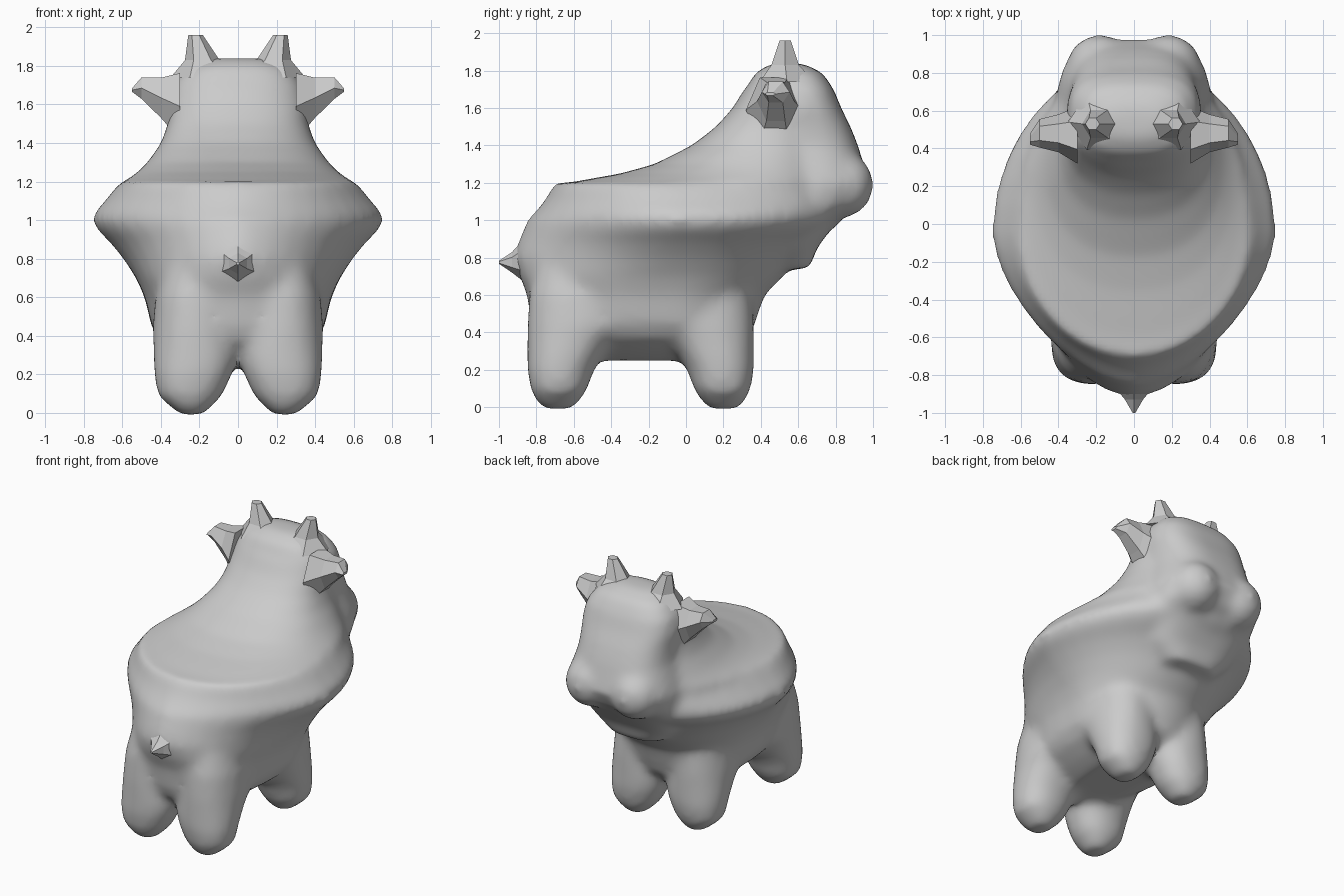
import bpy, bmesh, math
from mathutils import Vector

def loft(bm, slices, n=40):
    """Skin horizontal superellipse slices:
    (z, x centre, half width, y min, y widest, y max, front power, rear power)."""
    rings = []
    for z, cx, hw, y0, yc, y1, front, rear in slices:
        ring = []
        for i in range(n):
            a = 2 * math.pi * i / n
            c, s = math.cos(a), math.sin(a)
            p, r = (2 / front, y1 - yc) if s > 0 else (2 / rear, yc - y0)
            x = cx + hw * math.copysign(abs(c) ** p, c)
            y = yc + r * math.copysign(abs(s) ** p, s)
            ring.append(bm.verts.new((x, y, z)))
        rings.append(ring)
    for a, b in zip(rings, rings[1:]):
        for i in range(n):
            j = (i + 1) % n
            bm.faces.new((a[i], a[j], b[j], b[i]))
    bm.faces.new(rings[0][::-1])
    bm.faces.new(rings[-1])

def make_object(name, bm):
    bmesh.ops.recalc_face_normals(bm, faces=bm.faces)
    me = bpy.data.meshes.new(name)
    bm.to_mesh(me)
    bm.free()
    ob = bpy.data.objects.new(name, me)
    bpy.context.collection.objects.link(ob)
    return ob

def stub(name, rings, n=6):
    """Faceted tapering stub: rings of (centre, axis u, axis v)."""
    bm = bmesh.new()
    loops = []
    for c, u, v in rings:
        c, u, v = Vector(c), Vector(u), Vector(v)
        loops.append([bm.verts.new(c + u * math.cos(2 * math.pi * i / n)
                                   + v * math.sin(2 * math.pi * i / n)) for i in range(n)])
    for a, b in zip(loops, loops[1:]):
        for i in range(n):
            j = (i + 1) % n
            bm.faces.new((a[i], a[j], b[j], b[i]))
    bm.faces.new(loops[0][::-1])
    bm.faces.new(loops[-1])
    return make_object(name, bm)

bm = bmesh.new()

# Torso up to the seat rim
loft(bm, [(z, 0, hw, y0, -0.05, y1, 2, rear) for z, hw, y0, y1, rear in [
    (0.25, 0.20, -0.62, 0.15, 2.3), (0.30, 0.30, -0.70, 0.25, 2.4), (0.37, 0.40, -0.80, 0.34, 2.5),
    (0.45, 0.45, -0.83, 0.37, 2.5), (0.60, 0.485, -0.85, 0.42, 2.4), (0.70, 0.53, -0.89, 0.52, 2.2),
    (0.80, 0.595, -0.92, 0.60, 1.8), (0.88, 0.66, -0.90, 0.68, 1.65), (0.95, 0.73, -0.87, 0.78, 1.6),
    (1.00, 0.755, -0.85, 0.84, 1.6), (1.04, 0.745, -0.81, 0.86, 1.65), (1.10, 0.69, -0.76, 0.87, 1.75),
    (1.20, 0.61, -0.70, 0.86, 2.0)]])

# Seat rising into the neck
loft(bm, [(z, 0, hw, y0, max(-0.05, (y0 + y1) / 2), y1, 2.1, 2.3) for z, hw, y0, y1 in [
    (1.10, 0.58, -0.60, 0.84), (1.20, 0.595, -0.64, 0.84), (1.215, 0.57, -0.55, 0.84), (1.25, 0.52, -0.35, 0.83),
    (1.30, 0.47, -0.17, 0.82), (1.40, 0.40, 0.03, 0.80), (1.50, 0.365, 0.16, 0.78),
    (1.60, 0.36, 0.25, 0.76), (1.70, 0.33, 0.31, 0.74)]])

# Head with chin and muzzle
loft(bm, [(z, 0, hw, y0, (y0 + y1) / 2, y1, 3, 2.6) for z, hw, y0, y1 in [
    (0.74, 0.20, 0.30, 0.66), (0.85, 0.33, 0.25, 0.70), (1.00, 0.40, 0.20, 0.81),
    (1.08, 0.41, 0.20, 0.92), (1.20, 0.41, 0.20, 0.98), (1.30, 0.38, 0.20, 0.95),
    (1.40, 0.35, 0.20, 0.92), (1.50, 0.35, 0.20, 0.88), (1.60, 0.36, 0.26, 0.83),
    (1.70, 0.34, 0.32, 0.79), (1.79, 0.27, 0.37, 0.73), (1.84, 0.15, 0.46, 0.62)]])

for s in (-1, 1):
    # Muzzle lobes
    lobe = bmesh.ops.create_uvsphere(bm, u_segments=20, v_segments=12, radius=0.18)["verts"]
    bmesh.ops.translate(bm, verts=lobe, vec=(s * 0.18, 0.825, 1.19))
    # Legs: rounded feet, widening into the torso and arching towards each other
    for e, f in ((-0.85, -0.50), (0.365, 0.0)):
        d = 1 if f > e else -1                    # direction towards the belly
        rows = [(-0.01, 0.18, 0.30, 0.09, 0.24), (0.03, 0.14, 0.35, 0.05, 0.28),
                (0.09, 0.08, 0.42, 0.02, 0.32), (0.20, 0.03, 0.435, 0.0, 0.36),
                (0.28, 0.0, 0.44, 0.0, 0.41), (0.36, 0.0, 0.44, 0.0, 0.47),
                (0.43, 0.0, 0.445, 0.0, 0.56), (0.60, 0.0, 0.43, 0.01, 0.56),
                (0.85, 0.0, 0.36, 0.06, 0.50)]
        for r in [rows]:
            loft(bm, [(z, s * (a + b) / 2, (b - a) / 2, min(e + d * o, e + d * i),
                       e + d * (o + i) / 2, max(e + d * o, e + d * i), 2.2, 2.2)
                      for z, a, b, o, i in r], 24)

# Blend everything into one soft skin
body = make_object("body", bm)
rm = body.modifiers.new("blend", 'REMESH')
rm.mode = 'VOXEL'
rm.voxel_size = 0.025
sm = body.modifiers.new("soften", 'SMOOTH')
sm.factor = 0.5
sm.iterations = 16
bpy.context.view_layer.objects.active = body
body.select_set(True)
for m in list(body.modifiers):
    bpy.ops.object.modifier_apply(modifier=m.name)
bpy.ops.object.shade_smooth_by_angle(angle=math.radians(40))

# Horns and ears flaring out of the head
for s, side in ((-1, "left"), (1, "right")):
    stub(side + "_horn", [
        ((s * 0.15, 0.54, 1.74), (0.20, 0, 0), (0, 0.17, 0)),
        ((s * 0.185, 0.53, 1.83), (0.09, 0, 0), (0, 0.085, 0)),
        ((s * 0.22, 0.53, 1.96), (0.038, 0, 0), (0, 0.035, 0))])
    stub(side + "_ear", [
        ((s * 0.30, 0.47, 1.59), (0, 0.15, 0), (0, 0, 0.20)),
        ((s * 0.40, 0.48, 1.635), (0, 0.10, 0), (0, 0, 0.12)),
        ((s * 0.50, 0.48, 1.685), (0, 0.075, 0), (0, 0, 0.065)),
        ((s * 0.55, 0.45, 1.675), (0, 0.03, 0), (0, 0, 0.01))])

# Tail nub
stub("tail", [
    ((0, -0.84, 0.79), (0, 0, 0.14), (0.14, 0, 0)),
    ((0, -0.93, 0.775), (0, 0, 0.055), (0.055, 0, 0)),
    ((0, -1.0, 0.775), (0, 0, 0.008), (0.008, 0, 0))])
